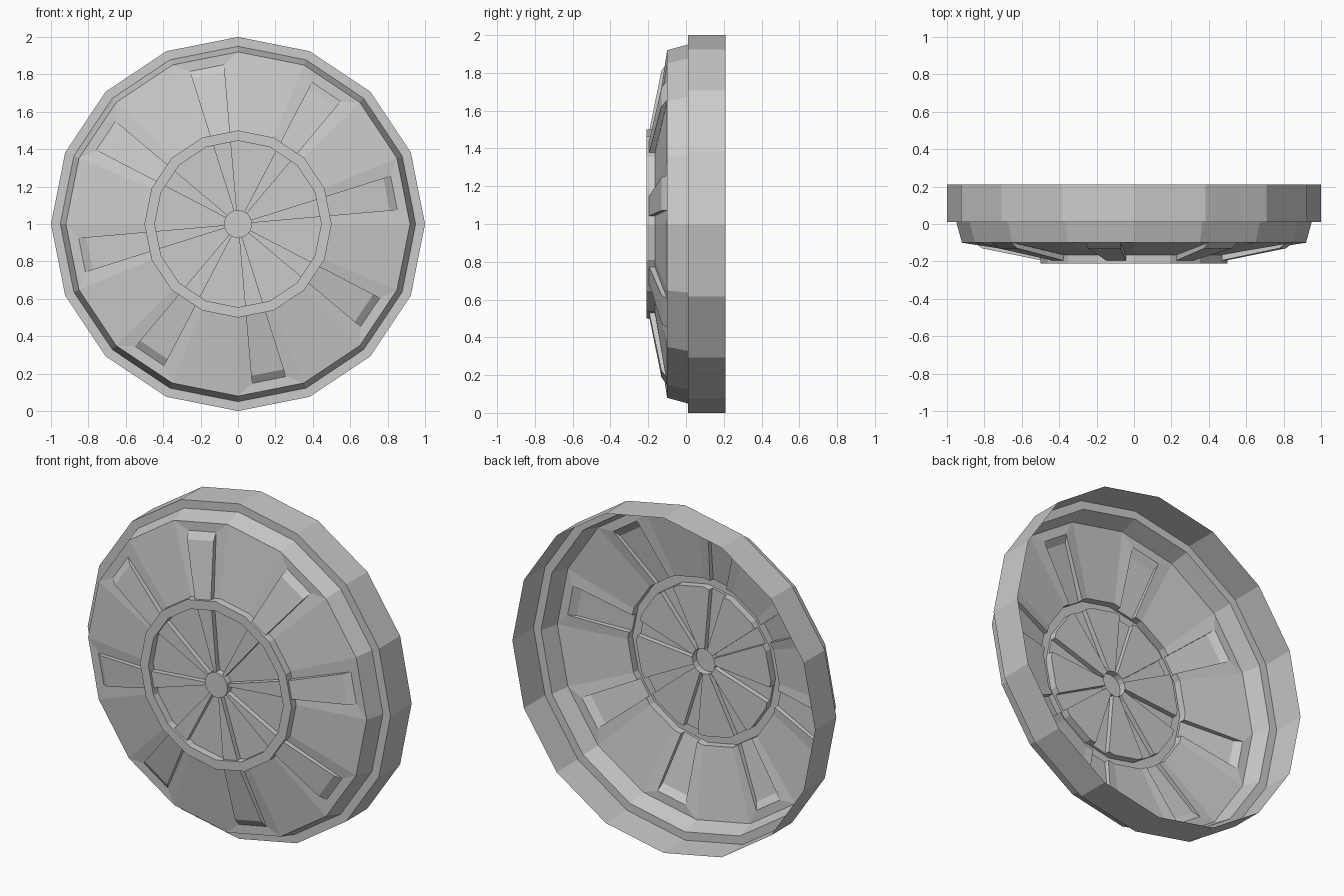
import bpy, bmesh, math
from mathutils import Vector

if "Cube" in bpy.data.objects:
    bpy.data.objects.remove(bpy.data.objects["Cube"])

N = 16
HALF = math.pi / N
C, T = math.cos(HALF), math.tan(HALF)
K = 0.11                      # spoke half width per unit of radius
BASE, TOP, CREST = -0.165, -0.195, -0.21
OUT, IN, FRONT = (1, 0, 0), (-1, 0, 0), (0, 0, -1)


class Part:
    """Thin sheet made of polygons given in sector coordinates:
    (distance from axis along sector middle, sideways, depth y)."""

    def __init__(self, name):
        self.name, self.bm = name, bmesh.new()

    def face(self, k, pts, hint=FRONT):
        a = (2 * k + 1) * HALF
        ca, sa = math.cos(a), math.sin(a)

        def place(p, z):
            return Vector((p[0] * ca - p[1] * sa, p[2], z + p[0] * sa + p[1] * ca))
        f = self.bm.faces.new([self.bm.verts.new(place(p, 1)) for p in pts])
        f.normal_update()
        if f.normal.dot(place(hint, 0)) < 0:
            f.normal_flip()

    def band(self, k, r0, y0, r1, y1, hint=FRONT):
        # one flat side of a 16-sided band between two corner radii
        a, b = r0 * C, r1 * C
        self.face(k, [(a, -a * T, y0), (a, a * T, y0), (b, b * T, y1), (b, -b * T, y1)], hint)

    def finish(self):
        bmesh.ops.remove_doubles(self.bm, verts=self.bm.verts, dist=1e-4)
        me = bpy.data.meshes.new(self.name)
        self.bm.to_mesh(me)
        self.bm.free()
        bpy.context.collection.objects.link(bpy.data.objects.new(self.name, me))


rim, panel, ring = Part("outer_rim"), Part("sloped_panel"), Part("inner_ring")
disc, spokes, hub = Part("centre_disc"), Part("spokes"), Part("hub")

R_PANEL, R_RING, R_IN, R_HUB = 0.92, 0.50, 0.445, 0.075
a_p, a_r, a_i, a_h = (r * C for r in (R_PANEL, R_RING, R_IN, R_HUB))
END, END_TOP = 0.85, 0.81     # foot and top edge of the outer spoke end


def ring_wall(k, a, hint):
    # ring wall, notched where the hollow spoke runs into it
    w, s = a * T, a * K
    for m in (-1, 1):
        for y0, y1 in ((BASE, TOP), (TOP, CREST)):
            ring.face(k, [(a, m * w, y0), (a, m * s, y0), (a, m * s, y1), (a, m * w, y1)], hint)
    ring.face(k, [(a, -s, TOP), (a, s, TOP), (a, s, CREST), (a, -s, CREST)], hint)


for k in range(N):
    # stepped open rim
    rim.band(k, 1.0, 0.21, 1.0, 0.01, OUT)
    rim.band(k, 1.0, 0.01, 0.95, 0.01)
    rim.band(k, 0.95, 0.01, R_PANEL, -0.10, OUT)
    # ring crest and hub
    ring.band(k, R_RING, CREST, R_IN, CREST)
    hub.band(k, R_HUB, BASE, R_HUB, -0.205, OUT)
    hub.face(k, [(a_h, -a_h * T, -0.205), (a_h, a_h * T, -0.205), (0, 0, -0.205)])

    if k % 2:                 # plain sector
        panel.band(k, R_PANEL, -0.10, R_RING, BASE)
        ring.band(k, R_RING, BASE, R_RING, CREST, OUT)
        ring.band(k, R_IN, BASE, R_IN, CREST, IN)
        disc.band(k, R_IN, BASE, R_HUB, BASE)
        continue

    # sector with a raised tapering spoke
    ring_wall(k, a_r, OUT)
    ring_wall(k, a_i, IN)
    e, t = END * K, END_TOP * K
    panel.face(k, [(a_p, -a_p * T, -0.10), (a_p, a_p * T, -0.10), (END, e, -0.10), (END, -e, -0.10)])
    spokes.face(k, [(END, -e, -0.10), (END, e, -0.10), (END_TOP, t, -0.13), (END_TOP, -t, -0.13)])
    spokes.face(k, [(END_TOP, -t, -0.13), (END_TOP, t, -0.13), (a_r, a_r * K, TOP), (a_r, -a_r * K, TOP)])
    spokes.face(k, [(a_i, -a_i * K, TOP), (a_i, a_i * K, TOP), (a_h, a_h * K, TOP), (a_h, -a_h * K, TOP)])
    for m in (-1, 1):
        side = (0, m, 0)
        panel.face(k, [(a_p, m * a_p * T, -0.10), (END, m * e, -0.10),
                       (a_r, m * a_r * K, BASE), (a_r, m * a_r * T, BASE)])
        spokes.face(k, [(END, m * e, -0.10), (END_TOP, m * t, -0.13),
                        (a_r, m * a_r * K, TOP), (a_r, m * a_r * K, BASE)], side)
        spokes.face(k, [(a_i, m * a_i * K, BASE), (a_i, m * a_i * K, TOP),
                        (a_h, m * a_h * K, TOP), (a_h, m * a_h * K, BASE)], side)
        disc.face(k, [(a_i, m * a_i * T, BASE), (a_i, m * a_i * K, BASE),
                      (a_h, m * a_h * K, BASE), (a_h, m * a_h * T, BASE)])

for part in (rim, panel, ring, disc, spokes, hub):
    part.finish()
